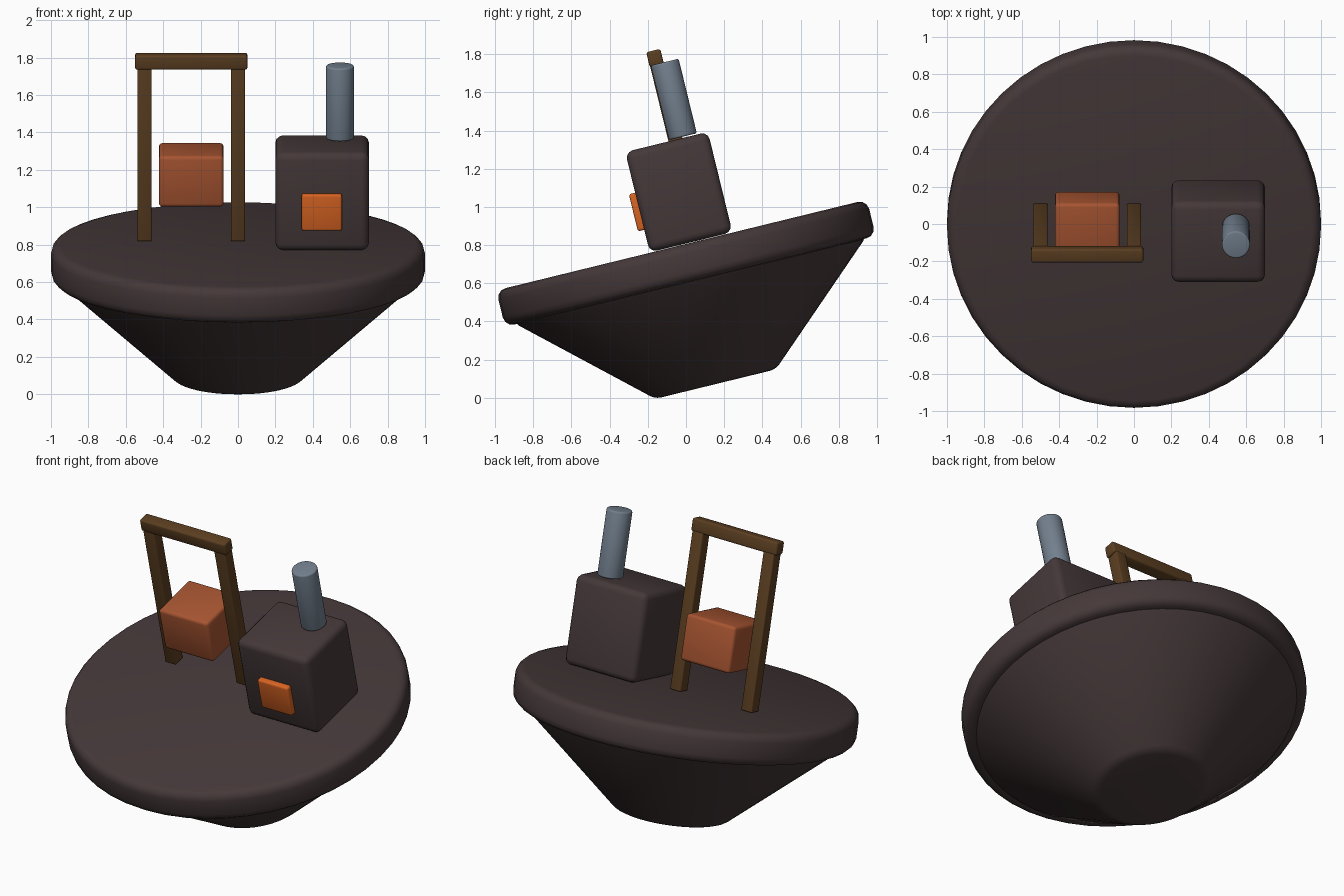
import bpy
import math
from mathutils import Matrix

if "Cube" in bpy.data.objects:
    bpy.data.objects.remove(bpy.data.objects["Cube"])

# Everything stands square on the deck, then the whole frame leans back
TILT = Matrix.Translation((0, 0, 0.705)) @ Matrix.Rotation(math.radians(13.75), 4, 'X')


def material(name, rgb):
    m = bpy.data.materials.new(name)
    m.diffuse_color = (*rgb, 1)
    m.use_nodes = True
    m.node_tree.nodes["Principled BSDF"].inputs["Base Color"].default_value = m.diffuse_color
    return m


DARK = material("charred_brown", (0.060, 0.040, 0.041))
WOOD = material("wood", (0.105, 0.049, 0.015))
RUST = material("rust_orange", (0.385, 0.090, 0.031))
GLOW = material("glowing_orange", (0.68, 0.125, 0.016))
STEEL = material("steel", (0.17, 0.215, 0.27))


def finish(name, mat, bevel, segments=3, angle=30):
    ob = bpy.context.object
    ob.name = name
    ob.data.materials.append(mat)
    mod = ob.modifiers.new("rounding", 'BEVEL')
    mod.width = bevel
    mod.segments = segments
    mod.limit_method = 'ANGLE'
    mod.angle_limit = math.radians(angle)
    bpy.ops.object.modifier_apply(modifier=mod.name)
    bpy.ops.object.shade_smooth_by_angle(angle=math.radians(35))
    ob.matrix_world = TILT @ ob.matrix_basis
    return ob


def box(name, center, size, mat, bevel):
    bpy.ops.mesh.primitive_cube_add(size=1, location=center)
    bpy.context.object.scale = size
    bpy.ops.object.transform_apply(location=False, rotation=False, scale=True)
    return finish(name, mat, bevel)


def tube(name, x, y, z0, z1, r0, r1, mat, bevel, sides):
    bpy.ops.mesh.primitive_cone_add(vertices=sides, radius1=r0, radius2=r1,
                                    depth=z1 - z0, location=(x, y, (z0 + z1) / 2))
    return finish(name, mat, bevel)


# Round deck and the tapered hull below it
tube("deck", 0, 0, -0.098, 0.098, 1.0, 1.0, DARK, 0.05, 48)
tube("hull", 0, 0, -0.652, -0.09, 0.325, 0.95, DARK, 0.03, 48)

# Furnace with glowing door and chimney
box("furnace", (0.45, 0.052, 0.371), (0.5, 0.446, 0.541), DARK, 0.04)
box("furnace_door", (0.448, -0.18, 0.322), (0.215, 0.05, 0.2), GLOW, 0.012)
tube("chimney", 0.545, 0.142, 0.648, 1.05, 0.075, 0.075, STEEL, 0.01, 32)

# Wooden frame with the block hanging between its posts
for side, x in (("left", -0.5), ("right", 0.0)):
    box(side + "_post", (x, 0.1, 0.575), (0.075, 0.075, 0.95), WOOD, 0.006)
box("top_beam", (-0.25, 0.098, 1.083), (0.6, 0.076, 0.08), WOOD, 0.012)
box("hanging_block", (-0.25, 0.098, 0.458), (0.346, 0.32, 0.281), RUST, 0.02)
